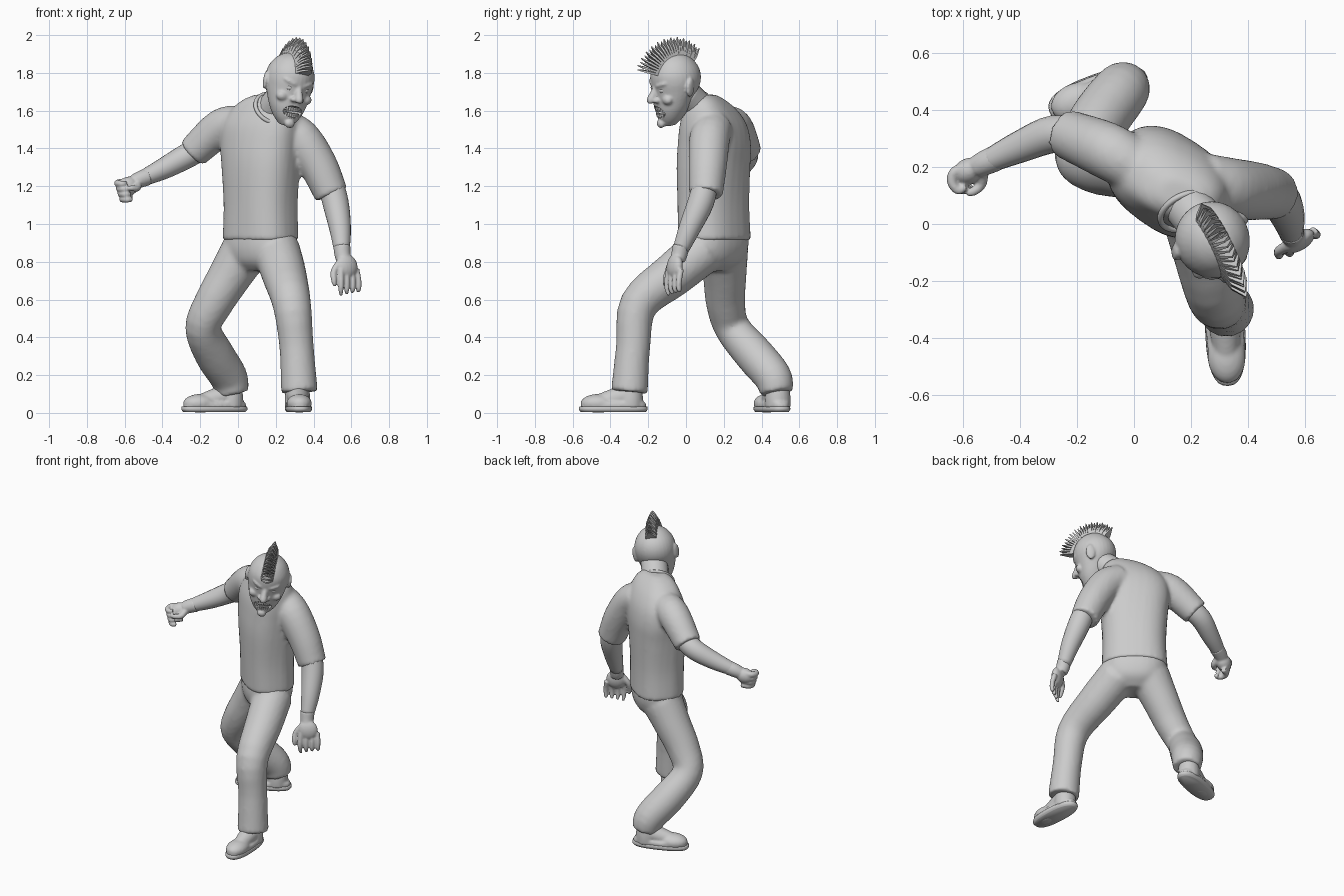
import bpy, bmesh, math
from math import radians, sin, cos, pi
from mathutils import Matrix, Vector

if "Cube" in bpy.data.objects:
    bpy.data.objects.remove(bpy.data.objects["Cube"])

grey = bpy.data.materials.new("plain grey")
grey.use_nodes = True
grey.diffuse_color = (0.6, 0.6, 0.6, 1)
grey.node_tree.nodes["Principled BSDF"].inputs["Base Color"].default_value = (0.6, 0.6, 0.6, 1)


def finish(name, bm, voxel=0, smooth=0, shade=True):
    """Turn a bmesh into an object, optionally fused into one skin."""
    bmesh.ops.recalc_face_normals(bm, faces=bm.faces)
    mesh = bpy.data.meshes.new(name)
    bm.to_mesh(mesh)
    bm.free()
    mesh.materials.append(grey)
    for p in mesh.polygons:
        p.use_smooth = shade
    ob = bpy.data.objects.new(name, mesh)
    bpy.context.collection.objects.link(ob)
    if voxel:
        m = ob.modifiers.new("fuse", 'REMESH')
        m.mode, m.voxel_size, m.use_smooth_shade = 'VOXEL', voxel, True
    if smooth:
        m = ob.modifiers.new("soften", 'SMOOTH')
        m.factor, m.iterations = 0.5, smooth
    return ob


def spline(keys, steps=4):
    """Catmull-Rom interpolation of tuples of any length."""
    k = [Vector(p) for p in keys]
    k = [2 * k[0] - k[1]] + k + [2 * k[-1] - k[-2]]
    out = []
    for a, b, c, d in zip(k, k[1:], k[2:], k[3:]):
        for i in range(steps):
            t = i / steps
            out.append(0.5 * (2 * b + (c - a) * t + (2 * a - 5 * b + 4 * c - d) * t ** 2
                              + (3 * b - a - 3 * c + d) * t ** 3))
    return out + [k[-2]]


def skin(bm, rings):
    loops = [[bm.verts.new(p) for p in r] for r in rings]
    n = len(loops[0])
    for a, b in zip(loops, loops[1:]):
        for i in range(n):
            bm.faces.new((a[i], a[(i + 1) % n], b[(i + 1) % n], b[i]))
    bm.faces.new(loops[0][::-1])
    bm.faces.new(loops[-1])


def tube(bm, keys, sides=20, mat=Matrix()):
    """Round limb through (x, y, z, radius) keys."""
    pts = spline(keys)
    pos = [p.to_3d() for p in pts]
    rings, side = [], None
    for i, p in enumerate(pos):
        t = (pos[min(i + 1, len(pos) - 1)] - pos[max(i - 1, 0)]).normalized()
        side = t.orthogonal() if side is None else side - t * side.dot(t)
        side.normalize()
        up = t.cross(side)
        rings.append([mat @ (p + pts[i][3] * (side * cos(a) + up * sin(a)))
                      for a in (2 * pi * j / sides for j in range(sides))])
    skin(bm, rings)


def stack(bm, keys, power=2.0, sides=32, mat=Matrix()):
    """Horizontal superellipse slices (x, y, z, half width, half depth, yaw)."""
    rings = []
    for x, y, z, w, d, yaw in spline(keys):
        rot = Matrix.Rotation(radians(yaw), 3, 'Z')
        ring = []
        for j in range(sides):
            c, s = cos(2 * pi * j / sides), sin(2 * pi * j / sides)
            q = Vector((math.copysign(abs(c) ** (2 / power), c) * w,
                        math.copysign(abs(s) ** (2 / power), s) * d, 0))
            ring.append(mat @ (Vector((x, y, z)) + rot @ q))
        rings.append(ring)
    skin(bm, rings)


def blob(bm, loc, size, mat=Matrix(), rot=(0, 0, 0)):
    m = mat @ Matrix.Translation(loc)
    for a, ax in zip(rot, 'XYZ'):
        m = m @ Matrix.Rotation(radians(a), 4, ax)
    bmesh.ops.create_uvsphere(bm, u_segments=20, v_segments=12, radius=1,
                              matrix=m @ Matrix.Diagonal((*size, 1)))


# Shirt: twisted torso and two short sleeves
bm = bmesh.new()
stack(bm, [(.12, .15, .912, .207, .16, -40), (.12, .145, 1.1, .2, .16, -40),
           (.12, .145, 1.3, .21, .166, -36), (.12, .15, 1.42, .218, .165, -32),
           (.125, .145, 1.52, .215, .152, -28), (.14, .13, 1.6, .185, .122, -25),
           (.155, .11, 1.655, .135, .088, -20), (.165, .1, 1.685, .075, .05, -20)], 2.5)
tube(bm, [(.24, .15, 1.51, .1), (.33, .125, 1.45, .108), (.425, .115, 1.31, .102), (.495, .105, 1.155, .09)])
tube(bm, [(.02, .19, 1.54, .09), (-.09, .255, 1.51, .1), (-.24, .317, 1.377, .086)])
finish("shirt", bm, .013, 5)

# Trousers: pelvis with one leg striding forward and one trailing
bm = bmesh.new()
stack(bm, [(.12, .15, .95, .2, .152, -40), (.12, .145, .87, .2, .152, -40),
           (.12, .14, .8, .165, .13, -40), (.115, .135, .75, .09, .075, -40)], 2.4)
tube(bm, [(.205, .09, .86, .125), (.245, -.07, .73, .118), (.285, -.25, .575, .102),
          (.31, -.28, .35, .091), (.325, -.3, .11, .098)])
tube(bm, [(.04, .2, .86, .13), (-.04, .205, .73, .116), (-.13, .21, .58, .104),
          (-.185, .245, .45, .095), (-.125, .36, .31, .104), (-.05, .46, .19, .1), (-.03, .48, .105, .088)])
finish("trousers", bm, .013, 6)

# Shoes: flat sole, rounded toe and ankle
for name, x, y, yaw in (("left", .32, -.385, 3), ("right", -.125, .455, -70)):
    m = Matrix.Translation((x, y, 0)) @ Matrix.Rotation(radians(yaw), 4, 'Z')
    bm = bmesh.new()
    stack(bm, [(0, 0, .005, .062, .172, 0), (0, 0, .018, .07, .182, 0), (0, 0, .034, .069, .18, 0)], 2.5, mat=m)
    finish(name + "_sole", bm)
    bm = bmesh.new()
    stack(bm, [(0, 0, .025, .067, .177, 0), (0, .005, .055, .065, .168, 0)], 2.5, mat=m)
    blob(bm, (0, -.08, .05), (.067, .094, .05), m)
    tube(bm, [(0, -.06, .06, .045), (0, .02, .08, .056), (0, .09, .1, .062)], mat=m)
    tube(bm, [(0, .09, .03, .068), (0, .09, .08, .068), (0, .09, .15, .06)], mat=m)
    finish(name + "_shoe", bm, .008, 4)

# Forearms
bm = bmesh.new()
tube(bm, [(.48, .11, 1.25, .065), (.515, .08, 1.12, .07), (.54, .02, .98, .058), (.55, -.03, .86, .042)])
finish("left_forearm", bm)
bm = bmesh.new()
tube(bm, [(-.18, .3, 1.41, .065), (-.28, .315, 1.355, .066), (-.4, .27, 1.29, .056), (-.52, .215, 1.235, .04)])
finish("right_forearm", bm)

# Open left hand with spread hanging fingers
bm = bmesh.new()
tube(bm, [(.55, -.025, .885, .045), (.553, -.035, .84, .043), (.56, -.045, .81, .04)])
blob(bm, (.575, -.06, .775), (.064, .034, .065), rot=(0, -12, 30))
for i in range(4):
    x, y = .545 + .027 * i, -.09 + .021 * i
    tube(bm, [(x, y, .76, .017), (x + .004 * i, y - .01, .70, .016),
              (x + .004 * i, y - .01, .655, .014), (x + .002 * i, y, .622 + .008 * i, .009)], 10)
tube(bm, [(.54, -.075, .8, .02), (.508, -.095, .75, .018), (.508, -.11, .7, .015), (.513, -.11, .67, .008)], 10)
finish("left_hand", bm, .006, 3)

# Clenched right hand
bm = bmesh.new()
tube(bm, [(-.48, .232, 1.25, .046), (-.52, .215, 1.235, .044), (-.55, .2, 1.22, .04)])
blob(bm, (-.58, .185, 1.2), (.06, .045, .05), rot=(0, -25, 25))
for i in range(4):
    z, dx = 1.225 - .028 * i, .009 * i
    tube(bm, [(-.59 + dx, .2, z, .019), (-.63 + dx, .18, z - .006, .019), (-.637 + dx, .145, z - .01, .018),
              (-.615 + dx, .118, z - .012, .016), (-.59 + dx, .13, z - .012, .013)], 10)
tube(bm, [(-.53, .18, 1.21, .022), (-.535, .14, 1.19, .019), (-.56, .115, 1.19, .016), (-.585, .105, 1.19, .01)], 10)
finish("right_hand", bm, .006, 3)

# Neck and collar
bm = bmesh.new()
tube(bm, [(.17, .1, 1.57, .09), (.2, .05, 1.63, .085), (.26, -.02, 1.7, .085)])
finish("neck", bm)
bm = bmesh.new()
tilt = Matrix.Translation((.182, .045, 1.612)) @ Vector((.35, -.75, .6)).to_track_quat('Z', 'Y').to_matrix().to_4x4()
loop = [tilt @ Vector((.095 * cos(a), .095 * sin(a), 0)) for a in (2 * pi * i / 16 for i in range(17))]
tube(bm, [(*p, .011) for p in loop], 10)
finish("collar", bm)

# Head: skull, jaw, nose, brows, cheeks and ears fused into one skin
H = (Matrix.Translation((.275, -.055, 1.772)) @ Matrix.Rotation(radians(28), 4, 'Z')
     @ Matrix.Rotation(radians(9), 4, 'Y') @ Matrix.Rotation(radians(13), 4, 'X'))
bm = bmesh.new()
stack(bm, [(0, 0, .135, .02, .02, 0), (0, 0, .125, .052, .057, 0), (0, 0, .097, .09, .095, 0),
           (0, 0, .05, .12, .127, 0), (0, 0, 0, .13, .136, 0), (0, -.006, -.05, .125, .129, 0),
           (0, -.025, -.1, .113, .111, 0), (0, -.042, -.15, .097, .094, 0),
           (0, -.056, -.2, .07, .07, 0), (0, -.07, -.24, .034, .036, 0)], mat=H)
tube(bm, [(0, -.122, -.02, .015), (0, -.142, -.055, .02), (0, -.162, -.085, .023), (0, -.165, -.1, .015)], 12, H)
blob(bm, (0, -.122, -.222), (.028, .02, .024), H)
for s in (-1, 1):
    blob(bm, (s * .022, -.138, -.088), (.018, .02, .014), H)
    blob(bm, (s * .05, -.113, -.003), (.045, .019, .013), H, (0, -s * 18, s * 22))
    blob(bm, (s * .07, -.098, -.085), (.034, .028, .028), H)
    blob(bm, (s * .132, .015, -.035), (.012, .03, .05), H, (-12, 0, s * 25))
head = finish("head", bm, .007, 3)

# Grinning mouth: carved hollow with two rows of teeth
bm = bmesh.new()
blob(bm, (0, -.14, -.158), (.064, .046, .034), H)
cutter = finish("mouth_cutter", bm)
cutter.hide_render = True
cutter.hide_viewport = True
cut = head.modifiers.new("mouth", 'BOOLEAN')
cut.operation, cut.object = 'DIFFERENCE', cutter
bm = bmesh.new()
for z, n in ((-.142, 9), (-.174, 7)):
    for i in range(n):
        a = (i - (n - 1) / 2) * .15
        m = H @ Matrix.Translation((sin(a) * .08, -.047 - cos(a) * .08, z)) @ Matrix.Rotation(a, 4, 'Z')
        bmesh.ops.create_cube(bm, size=1, matrix=m @ Matrix.Diagonal((.0108, .01, .022, 1)))
finish("teeth", bm, shade=False)

# Eyes
bm = bmesh.new()
for s in (-1, 1):
    blob(bm, (s * .046, -.108, -.034), (.022, .02, .017), H)
finish("eyes", bm)

# Crest: a fan of flat pointed blades along the middle of the skull
bm = bmesh.new()
count = 24
for i in range(count):
    t = i / (count - 1)
    m = H @ Matrix.Rotation(radians(66 - 118 * t), 4, 'X')
    tip = .238 - .04 * t + (.008 if i % 2 else 0)
    prof = [(0, tip), (-.03, tip - .05), (-.043, .1), (.043, .1), (.03, tip - .05)]
    skin(bm, [[m @ Vector((x, y * (.4 if z == tip else 1), z)) for x, z in prof] for y in (-.006, .006)])
finish("crest", bm, shade=False)
